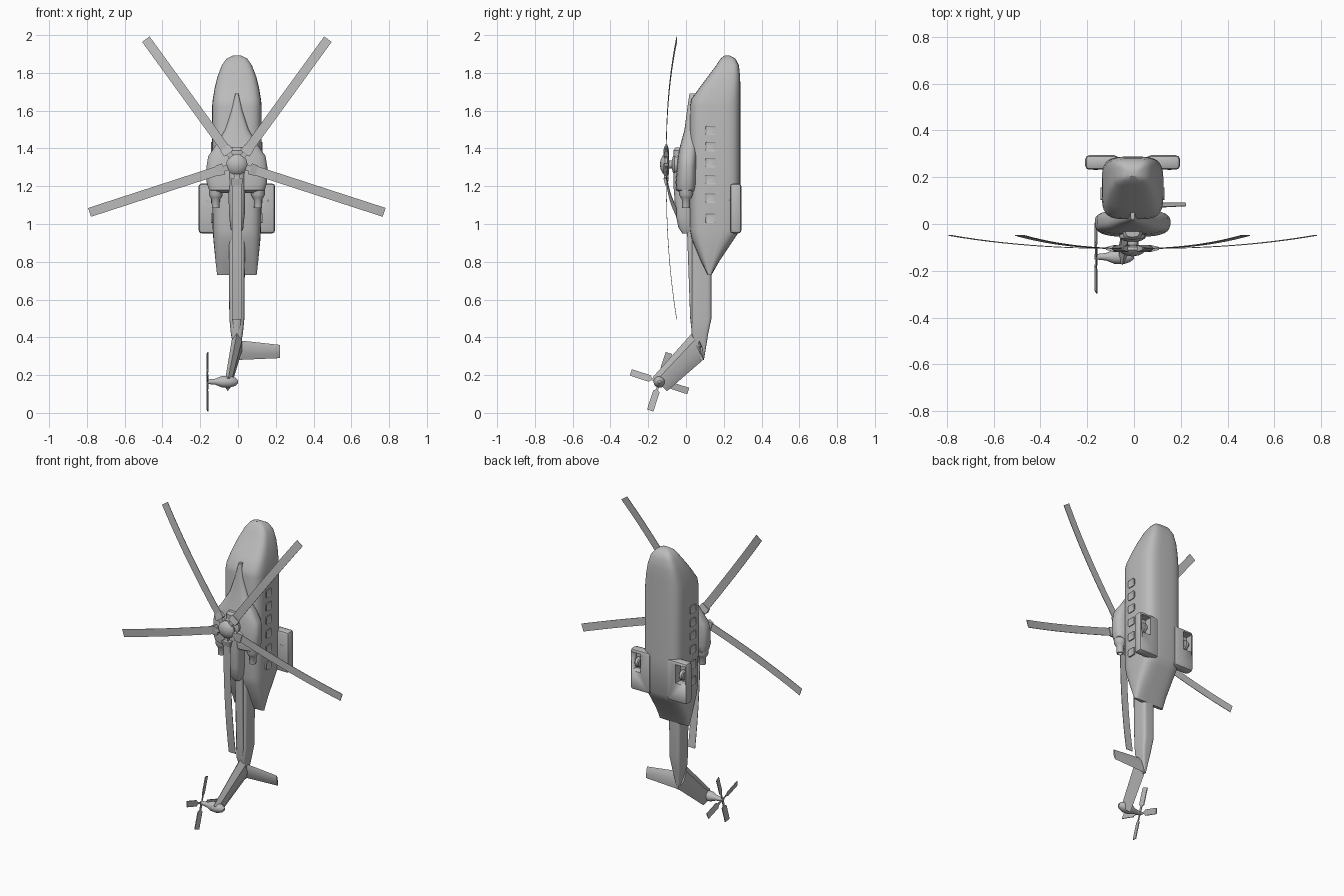
import bpy, bmesh, math
from math import sin, cos, pi
from mathutils import Vector, Matrix

if "Cube" in bpy.data.objects:
    bpy.data.objects.remove(bpy.data.objects["Cube"], do_unlink=True)

grey = bpy.data.materials.new("airframe_grey")
grey.use_nodes = True
grey.diffuse_color = (0.5, 0.5, 0.5, 1)
grey.node_tree.nodes["Principled BSDF"].inputs["Base Color"].default_value = (0.5, 0.5, 0.5, 1)

CX = -0.006                         # centre line of the airframe
HUB = Vector((CX, -0.105, 1.315))   # main rotor centre
TAIL = Vector((-0.162, -0.14, 0.165))


def finish(name, bm, smooth=35):
    bmesh.ops.recalc_face_normals(bm, faces=bm.faces)
    mesh = bpy.data.meshes.new(name)
    bm.to_mesh(mesh)
    bm.free()
    mesh.materials.append(grey)
    ob = bpy.data.objects.new(name, mesh)
    bpy.context.collection.objects.link(ob)
    if smooth:
        bpy.ops.object.select_all(action='DESELECT')
        ob.select_set(True)
        bpy.context.view_layer.objects.active = ob
        bpy.ops.object.shade_smooth_by_angle(angle=math.radians(smooth))
    return ob


def loft(name, rings, smooth=35):
    """Skin a row of equal rings and cap both ends."""
    bm = bmesh.new()
    rows = [[bm.verts.new(p) for p in ring] for ring in rings]
    n = len(rows[0])
    for a, b in zip(rows, rows[1:]):
        for i in range(n):
            j = (i + 1) % n
            bm.faces.new((a[i], a[j], b[j], b[i]))
    bm.faces.new(rows[0])
    bm.faces.new(rows[-1])
    return finish(name, bm, smooth)


def spow(v, e):
    return math.copysign(abs(v) ** e, v)


def hull(name, sections, power=4, n=32, x=CX):
    """Loft rounded-box sections (z, y_top, y_belly, half_width) along z."""
    rings = []
    for z, y0, y1, w in sections:
        ring = []
        for i in range(n):
            a = 2 * pi * (i + 0.5) / n
            ring.append((x + w * spow(cos(a), 2 / power),
                         (y0 + y1) / 2 + (y1 - y0) / 2 * spow(sin(a), 2 / power), z))
        rings.append(ring)
    return loft(name, rings)


def lathe(name, origin, axis, profile, n=20):
    """Revolve (distance, radius) pairs about an axis."""
    q = Vector(axis).to_track_quat('Z', 'Y')
    return loft(name, [[Vector(origin) + q @ Vector((r * cos(2 * pi * i / n), r * sin(2 * pi * i / n), d))
                        for i in range(n)] for d, r in profile])


def box(name, lo, hi, bevel=0.0):
    bm = bmesh.new()
    lo, hi = Vector(lo), Vector(hi)
    size = hi - lo
    bmesh.ops.create_cube(bm, size=1, matrix=Matrix.Translation((lo + hi) / 2) @ Matrix.Diagonal((*size, 1)))
    if bevel:
        bmesh.ops.bevel(bm, geom=bm.edges[:], offset=bevel, segments=2, affect='EDGES', profile=0.5)
    return finish(name, bm)


# Fuselage: rounded nose, sloped windscreen, flat belly, rear ramp
hull("fuselage", [
    (1.892, 0.205, 0.232, 0.022), (1.875, 0.182, 0.262, 0.055), (1.84, 0.16, 0.28, 0.08),
    (1.78, 0.115, 0.287, 0.103), (1.72, 0.07, 0.288, 0.118), (1.66, 0.027, 0.288, 0.128),
    (1.62, 0.02, 0.288, 0.132), (1.2, 0.02, 0.288, 0.132), (0.97, 0.02, 0.288, 0.128),
    (0.92, 0.03, 0.255, 0.125), (0.8, 0.08, 0.175, 0.113), (0.73, 0.115, 0.135, 0.105)])

# Engine deck, rotor pylon and aft fairing
hull("engine_deck", [
    (1.69, 0.018, 0.06, 0.008), (1.6, 0.005, 0.065, 0.03), (1.5, -0.008, 0.065, 0.062),
    (1.42, -0.03, 0.065, 0.11), (1.36, -0.043, 0.063, 0.152), (1.3, -0.048, 0.06, 0.162),
    (1.22, -0.055, 0.06, 0.16), (1.18, -0.052, 0.055, 0.148), (1.165, -0.03, 0.045, 0.12)], 3)
hull("rotor_pylon", [
    (1.405, -0.055, 0.0, 0.03), (1.39, -0.066, 0.01, 0.042), (1.2, -0.066, 0.03, 0.045),
    (1.05, -0.055, 0.04, 0.042), (0.98, -0.04, 0.04, 0.034), (0.95, -0.02, 0.04, 0.02)], 3)

# Engine exhausts
for side, label in ((1, "left"), (-1, "right")):
    lathe(label + "_exhaust", (CX + side * 0.112, 0.0, 1.2), (0, 0, -1),
          [(0, 0.036), (0.045, 0.036), (0.06, 0.029), (0.07, 0.022), (0.115, 0.02), (0.115, 0.015), (0.09, 0.014)])

# Tail boom and drive shaft cover
hull("tail_boom", [(0.98, 0.03, 0.135, 0.044), (0.5, 0.03, 0.135, 0.04),
                   (0.42, 0.03, 0.118, 0.032), (0.28, 0.075, 0.095, 0.006)], 5)
hull("drive_shaft_cover", [(0.97, 0.005, 0.05, 0.026), (0.5, 0.022, 0.05, 0.024), (0.4, 0.033, 0.06, 0.012)], 4, 16)


def foil(a, b, normal, thick):
    """Six-sided airfoil section between edge points a and b."""
    a, b, t = Vector(a), Vector(b), Vector(normal) * thick / 2
    p, q = a.lerp(b, 0.25), a.lerp(b, 0.65)
    return [a, p + t, q + t, b, q - t, p - t]


# Swept tail fin leaning to one side, and a single stabilizer
loft("tail_fin", [foil((CX, 0.03, 0.42), (CX, 0.09, 0.28), (1, 0, 0), 0.055),
                  foil((-0.05, -0.175, 0.19), (-0.055, -0.1, 0.115), (1, 0, 0), 0.035)])
loft("stabilizer", [foil((CX, 0.068, 0.385), (CX, 0.092, 0.28), (0, 1, 0), 0.02),
                    foil((0.222, 0.078, 0.36), (0.222, 0.09, 0.29), (0, 1, 0), 0.01)])

# Tail gearbox and four-bladed tail rotor
lathe("tail_gearbox", (0.0, TAIL.y, TAIL.z), (-1, 0, 0),
      [(0, 0.008), (0.015, 0.022), (0.045, 0.032), (0.085, 0.03), (0.12, 0.016), (0.168, 0.011)])
for k in range(4):
    a = math.radians(72 + 90 * k)
    out = Vector((0, cos(a), sin(a)))
    across = Vector((0.2, -sin(a), cos(a))).normalized()
    rings = []
    for r, w in ((0.01, 0.006), (0.045, 0.006), (0.055, 0.018), (0.16, 0.018)):
        c, t = TAIL + out * r, Vector((0.0025, 0, 0))
        rings.append([c + across * w + t, c - across * w + t, c - across * w - t, c + across * w - t])
    loft("tail_rotor_blade_%d" % (k + 1), rings, 0)

# Main rotor mast, hub, grips and five drooping blades
lathe("rotor_mast", (HUB.x, 0, HUB.z), (0, -1, 0),
      [(0, 0.055), (0.06, 0.055), (0.07, 0.04), (0.075, 0.022), (0.11, 0.022)])
lathe("rotor_hub", (HUB.x, 0, HUB.z), (0, -1, 0),
      [(0.09, 0.04), (0.098, 0.054), (0.112, 0.056), (0.125, 0.045), (0.134, 0.026), (0.138, 0.006)], 28)
for k in range(5):
    a = math.radians(54 + 72 * k)
    out = Vector((cos(a), 0, sin(a)))
    across = Vector((-sin(a), 0, cos(a)))

    def strip(r, w, t):
        c = HUB + out * r + Vector((0, 0.056 * (r / 0.82) ** 2.4, 0))
        s, u = across * w, Vector((0, t, 0))
        return [c + s + u, c - s + u, c - s - u, c + s - u]

    loft("blade_grip_%d" % (k + 1), [strip(0.03, 0.014, 0.012), strip(0.07, 0.014, 0.012),
                                     strip(0.075, 0.03, 0.014), strip(0.11, 0.028, 0.006)], 0)
    loft("rotor_blade_%d" % (k + 1), [strip(0.1 + 0.06 * i, 0.0245, 0.0015) for i in range(13)], 30)

# Side sponsons with open wheel wells and wheels
for side, label in ((1, "left"), (-1, "right")):
    def sx(d):
        return CX + side * d
    xs = sorted((sx(0.06), sx(0.203)))
    sponson = box(label + "_sponson", (xs[0], 0.232, 0.95), (xs[1], 0.294, 1.215), 0.018)
    xs = sorted((sx(0.125), sx(0.19)))
    cutter = box(label + "_well_cutter", (xs[0], 0.245, 1.075), (xs[1], 0.34, 1.195))
    cutter.hide_render = True
    cutter.hide_viewport = True
    cut = sponson.modifiers.new("wheel_well", 'BOOLEAN')
    cut.operation = 'DIFFERENCE'
    cut.object = cutter
    cut.solver = 'EXACT'
    lathe(label + "_wheel", (sx(0.158), 0.262, 1.125), (1, 0, 0),
          [(-0.014, 0.015), (-0.014, 0.026), (-0.008, 0.031), (0.008, 0.031), (0.014, 0.026), (0.014, 0.015)])

    # Cabin windows: raised frames with a recessed pane
    for k, z in enumerate((1.495, 1.41, 1.325, 1.235, 1.137, 1.03)):
        bm = bmesh.new()
        bmesh.ops.create_cube(bm, size=1, matrix=Matrix.Translation((sx(0.128), 0.13, z))
                              @ Matrix.Diagonal((0.018, 0.054, 0.05, 1)))
        corners = [e for e in bm.edges if abs(e.verts[0].co.x - e.verts[1].co.x) > 0.01]
        bmesh.ops.bevel(bm, geom=corners, offset=0.008, segments=2, affect='EDGES', profile=0.5)
        bm.normal_update()
        pane = [f for f in bm.faces if f.normal.x * side > 0.9]
        bmesh.ops.inset_region(bm, faces=pane, thickness=0.006, depth=0)
        bmesh.ops.translate(bm, verts=list({v for f in pane for v in f.verts}), vec=(-side * 0.004, 0, 0))
        finish("%s_window_%d" % (label, k + 1), bm)
